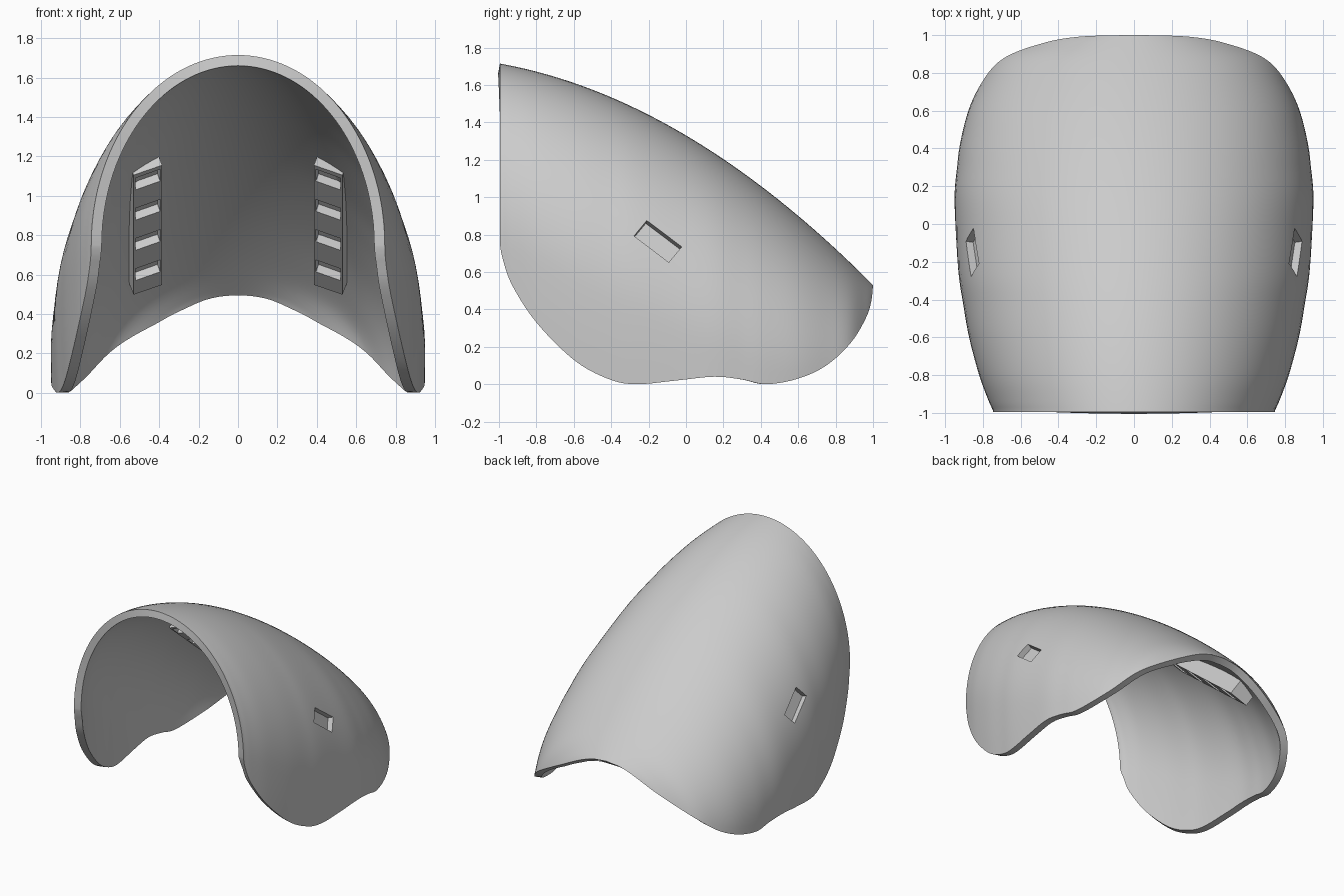
import bpy, bmesh
from math import sqrt
from mathutils import Vector, Matrix
from mathutils.bvhtree import BVHTree

if "Cube" in bpy.data.objects:
    bpy.data.objects.remove(bpy.data.objects["Cube"])

grey = bpy.data.materials.new("plain grey")
grey.use_nodes = True
grey.diffuse_color = (0.6, 0.6, 0.6, 1)
grey.node_tree.nodes["Principled BSDF"].inputs["Base Color"].default_value = (0.6, 0.6, 0.6, 1)


def make_object(name, bm):
    mesh = bpy.data.meshes.new(name)
    bm.to_mesh(mesh)
    bm.free()
    mesh.materials.append(grey)
    obj = bpy.data.objects.new(name, mesh)
    bpy.context.collection.objects.link(obj)
    return obj


def activate(obj):
    bpy.ops.object.select_all(action='DESELECT')
    obj.select_set(True)
    bpy.context.view_layer.objects.active = obj


# Shell stations: y, lower edge height, half width, height of widest point
STATIONS = [Vector(s) for s in (
    (-.995, .75, .745, .75), (-.98, .67, .75, .745), (-.93, .53, .772, .72),
    (-.8, .33, .82, .66), (-.6, .13, .873, .55), (-.42, .03, .905, .46),
    (-.27, 0, .928, .39), (-.05, .02, .943, .28), (.15, .04, .95, .2),
    (.3, .025, .937, .14), (.43, 0, .92, .09), (.6, .03, .877, .05),
    (.75, .1, .81, .02), (.88, .22, .73, 0), (.96, .35, .6, 0),
    (.99, .44, .53, 0), (1, .53, .5, 0))]
STEPS, HALF = 5, 32


def station(i, t):
    """Smooth blend through the stations."""
    last = len(STATIONS) - 1
    p0, p1, p2, p3 = (STATIONS[min(max(k, 0), last)] for k in (i - 1, i, i + 1, i + 2))
    m1, m2 = (p2 - p0) / 2, (p3 - p1) / 2
    d = p2 - p1
    return p1 + t * m1 + t * t * (3 * d - 2 * m1 - m2) + t ** 3 * (m1 + m2 - 2 * d)


def half_width(z, crown, wide, mid):
    if z > mid:
        return wide * sqrt(max(0, 1 - ((z - mid) / (crown - mid)) ** 2))
    return wide * (1 - 0.05 * ((mid - z) / 0.75) ** 2)


# Outer surface of the shell
bm = bmesh.new()
params = [(i, k / STEPS) for i in range(len(STATIONS) - 1) for k in range(STEPS)]
params.append((len(STATIONS) - 2, 1))
rows = []
for i, t in params:
    y, edge, wide, mid = station(i, t)
    crown = max(1.33 - 0.5925 * y - 0.2075 * y * y, edge)
    row = []
    for j in range(-HALF, HALF + 1):
        s = j / HALF
        z = crown - (crown - edge) * s * s
        x = half_width(z, crown, wide, mid) if j else 0
        row.append(bm.verts.new((x if j > 0 else -x, y, z)))
    rows.append(row)
for a, b in zip(rows, rows[1:]):
    for j in range(2 * HALF):
        bm.faces.new((a[j], a[j + 1], b[j + 1], b[j]))
bmesh.ops.remove_doubles(bm, verts=bm.verts, dist=0.0005)
bm.normal_update()
tree = BVHTree.FromBMesh(bm)
shell = make_object("shell", bm)

# Wall thickness
solid = shell.modifiers.new("thickness", 'SOLIDIFY')
solid.thickness = 0.055
solid.offset = -1

# Tilted frame shared by the side recesses and the inner vents
ALONG = Vector((0, 0.77, -0.64)).normalized()
DOWN = Vector((0, -0.64, -0.77)).normalized()

# Rectangular recess on each flank
bm = bmesh.new()
for side in (-1, 1):
    spot, normal, _, _ = tree.find_nearest(Vector((side * 0.86, -0.15, 0.765)))
    long_axis = (ALONG - normal * ALONG.dot(normal)).normalized()
    frame = Matrix((long_axis, normal.cross(long_axis), normal)).transposed().to_4x4()
    frame.translation = spot + normal * 0.03
    bmesh.ops.create_cube(bm, size=1, matrix=frame @ Matrix.Diagonal((0.235, 0.115, 0.15, 1)))
cutter = make_object("recess_cutter", bm)
cutter.hide_render = True
cutter.location = (0, 0, 0)
# the cutter is sized so that its floor stays inside the wall
cut = shell.modifiers.new("recess", 'BOOLEAN')
cut.operation = 'DIFFERENCE'
cut.solver = 'EXACT'
cut.object = cutter
activate(shell)
for name in ("thickness", "recess"):
    bpy.ops.object.modifier_apply(modifier=name)
bpy.data.objects.remove(cutter)
bpy.ops.object.shade_smooth_by_angle(angle=0.6)

# Slotted vent housing on each inner wall
cuts = [0]
for k in range(4):
    cuts += [0.018 + 0.24 * k, 0.132 + 0.24 * k]
cuts.append(0.95)
for side, label in ((1, "left"), (-1, "right")):
    bm = bmesh.new()
    rings = []
    for s in cuts:
        inner = Vector((side * 0.385, -0.105, 1.155)) + ALONG * s
        outer = Vector((side * 0.53, -0.105, 1.105)) + ALONG * s
        ring = [inner, outer]
        for p in (outer, inner):
            ray = (Vector((side * 0.3, 0, 0)) - DOWN).normalized()
            hit = tree.ray_cast(p, ray)[0]
            ring.append(hit - ray * 0.03 if hit else p + ray * 0.08)
        rings.append([bm.verts.new(p) for p in ring])
    slots = []
    for n, (a, b) in enumerate(zip(rings, rings[1:])):
        for k in range(4):
            face = bm.faces.new((a[k], a[(k + 1) % 4], b[(k + 1) % 4], b[k]))
            if k == 0 and n % 2:
                slots.append(face)
    bm.faces.new(rings[0])
    bm.faces.new(rings[-1])
    bmesh.ops.recalc_face_normals(bm, faces=bm.faces)
    bmesh.ops.inset_individual(bm, faces=slots, thickness=0.014)
    bmesh.ops.inset_individual(bm, faces=slots, thickness=0.001, depth=-0.05)
    make_object(label + "_vent_housing", bm)
